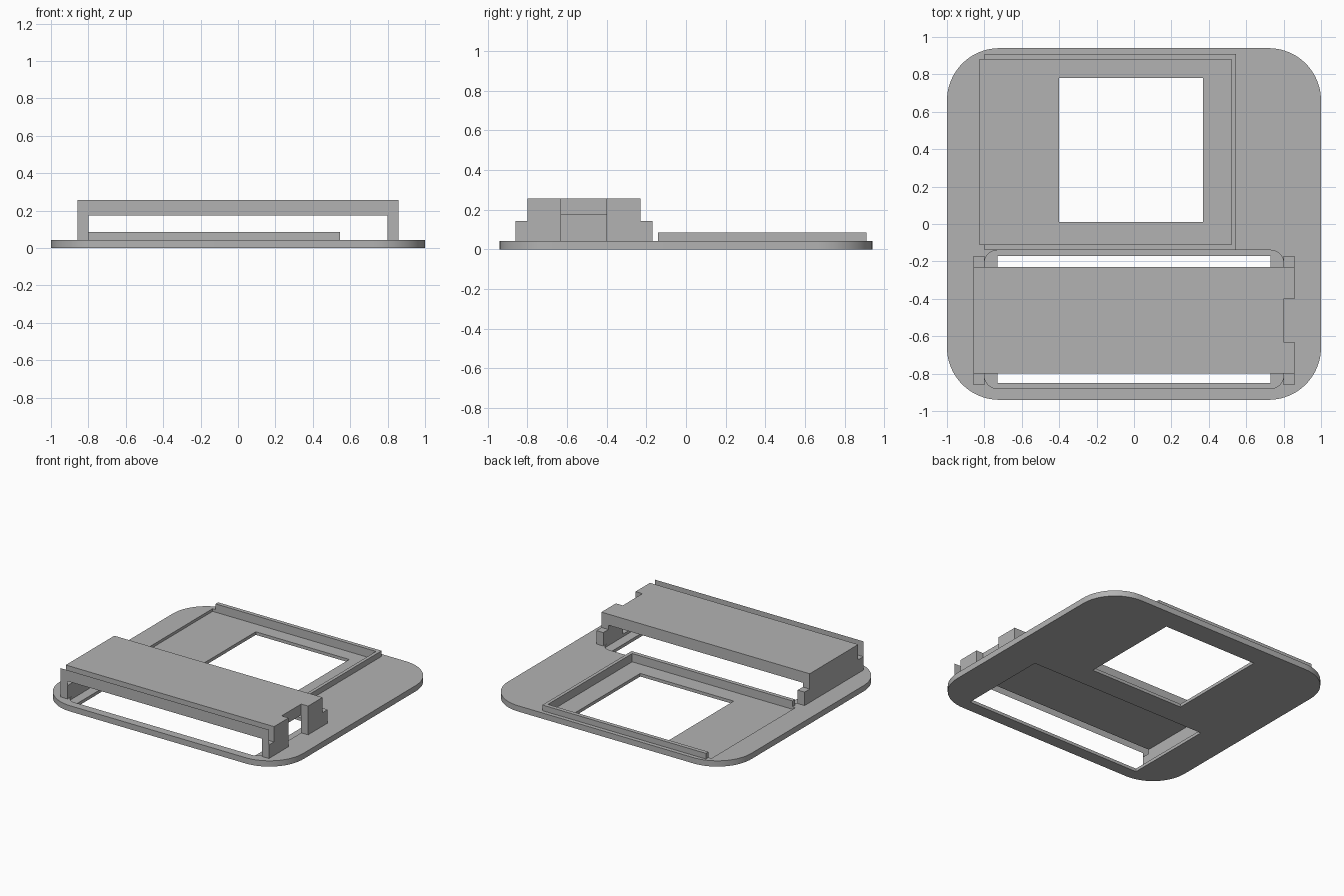
import bpy, bmesh, math
from mathutils import Vector

cube = bpy.data.objects.get("Cube")
if cube:
    bpy.data.objects.remove(cube, do_unlink=True)

grey = bpy.data.materials.new("plain_grey")
grey.use_nodes = True
colour = (0.45, 0.45, 0.45, 1)
grey.diffuse_color = colour
grey.node_tree.nodes["Principled BSDF"].inputs["Base Color"].default_value = colour

PLATE_TOP = 0.043


def prism(name, outline, depth):
    """Extrude a planar outline of 3D points along the depth vector."""
    bm = bmesh.new()
    face = bm.faces.new([bm.verts.new(p) for p in outline])
    if any(depth):
        new = bmesh.ops.extrude_face_region(bm, geom=[face])["geom"]
        bmesh.ops.translate(bm, vec=Vector(depth),
                            verts=[v for v in new if isinstance(v, bmesh.types.BMVert)])
        bmesh.ops.recalc_face_normals(bm, faces=bm.faces[:])
    mesh = bpy.data.meshes.new(name)
    bm.to_mesh(mesh)
    bm.free()
    mesh.materials.append(grey)
    obj = bpy.data.objects.new(name, mesh)
    bpy.context.collection.objects.link(obj)
    return obj


def slab(name, x0, x1, y0, y1, z0, z1, radius=0, steps=12):
    """Upright block, with rounded vertical corners if a radius is given."""
    if radius:
        pts = []
        corners = [(x1, y1, -1, -1), (x0, y1, 1, -1), (x0, y0, 1, 1), (x1, y0, -1, 1)]
        for quarter, (x, y, sx, sy) in enumerate(corners):
            for i in range(steps + 1):
                a = math.pi / 2 * (quarter + i / steps)
                pts.append((x + radius * (sx + math.cos(a)),
                            y + radius * (sy + math.sin(a)), z0))
    else:
        pts = [(x0, y0, z0), (x1, y0, z0), (x1, y1, z0), (x0, y1, z0)]
    return prism(name, pts, (0, 0, z1 - z0))


def cut(obj, *cutters):
    """Subtract the cutters from the object, then discard them."""
    bpy.context.view_layer.objects.active = obj
    for cutter in cutters:
        mod = obj.modifiers.new("cut", "BOOLEAN")
        mod.operation, mod.solver, mod.object = "DIFFERENCE", "EXACT", cutter
        bpy.ops.object.modifier_apply(modifier=mod.name)
        bpy.data.objects.remove(cutter, do_unlink=True)


# Base plate with a square window, a shallow tray, and a slot in a rounded pocket
plate = slab("base_plate", -1, 1, -0.94, 0.94, 0, PLATE_TOP, 0.28, 20)
cut(plate,
    slab("tray_cutter", -0.825, 0.52, -0.11, 0.88, 0.023, 0.2),
    slab("window_cutter", -0.4, 0.37, 0.01, 0.78, -0.1, 0.2),
    slab("pocket_cutter", -0.8, 0.8, -0.88, -0.14, 0.023, 0.2, 0.07, 8),
    slab("slot_cutter", -0.73, 0.73, -0.85, -0.17, -0.1, 0.2))

# Three-sided rim around the tray
rim = [(-0.8, -0.14), (0.545, -0.14), (0.545, 0.91), (-0.8, 0.91),
       (-0.8, 0.88), (0.52, 0.88), (0.52, -0.11), (-0.8, -0.11)]
prism("tray_rim", [(x, y, PLATE_TOP) for x, y in rim], (0, 0, 0.042))

# Bridge over the slot: stepped side profile, hollow below, notched at one end
profile = [(-0.86, PLATE_TOP), (-0.17, PLATE_TOP), (-0.17, 0.143), (-0.23, 0.143),
           (-0.23, 0.257), (-0.8, 0.257), (-0.8, 0.143), (-0.86, 0.143)]
bridge = prism("bridge", [(-0.857, y, z) for y, z in profile], (1.714, 0, 0))
cut(bridge,
    slab("hollow_cutter", -0.8, 0.8, -1, 0, -0.1, 0.175),
    slab("notch_cutter", 0.8, 1, -0.63, -0.4, -0.1, 0.4))

# Paper-thin arch standing in front of the bridge
arch = [(-0.857, PLATE_TOP), (-0.8, PLATE_TOP), (-0.8, 0.175), (0.8, 0.175),
        (0.8, PLATE_TOP), (0.857, PLATE_TOP), (0.857, 0.257), (-0.857, 0.257)]
prism("front_arch", [(x, -0.861, z) for x, z in arch], (0, 0, 0))

# Smooth the rounded corners only
bpy.ops.object.select_all(action="DESELECT")
plate.select_set(True)
bpy.context.view_layer.objects.active = plate
bpy.ops.object.shade_smooth_by_angle(angle=math.radians(30))
